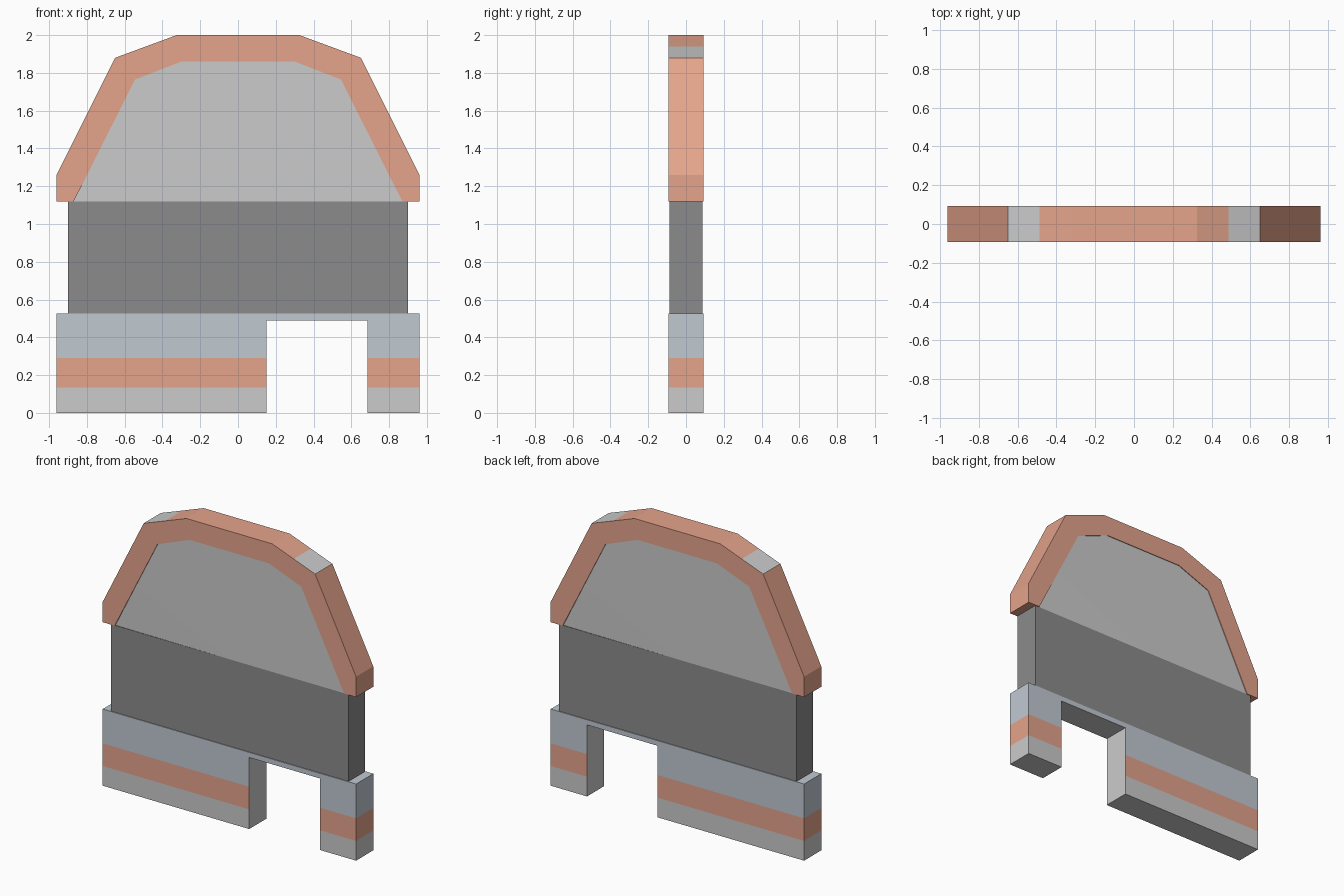
import bpy, bmesh
from mathutils import Vector

if "Cube" in bpy.data.objects:
    bpy.data.objects.remove(bpy.data.objects["Cube"])


def material(name, rgb):
    m = bpy.data.materials.new(name)
    m.diffuse_color = (*rgb, 1)
    m.use_nodes = True
    m.node_tree.nodes["Principled BSDF"].inputs["Base Color"].default_value = m.diffuse_color
    return m


orange = material("orange", (0.78, 0.37, 0.26))
pale_blue = material("pale_blue", (0.53, 0.585, 0.64))
dark = material("dark_grey", (0.26, 0.26, 0.26))
grey = material("grey", (0.54, 0.54, 0.54))


def prism(profile, half):
    """Extrude an x-z outline from y = -half to y = +half."""
    bm = bmesh.new()
    face = bm.faces.new([bm.verts.new((x, -half, z)) for x, z in profile])
    out = bmesh.ops.extrude_face_region(bm, geom=[face])
    moved = [g for g in out["geom"] if isinstance(g, bmesh.types.BMVert)]
    bmesh.ops.translate(bm, verts=moved, vec=(0, 2 * half, 0))
    bmesh.ops.recalc_face_normals(bm, faces=bm.faces)
    return bm


def cut(bm, point, normal, faces=None):
    faces = list(faces or bm.faces)
    geom = set(faces)
    for f in faces:
        geom.update(f.edges, f.verts)
    bmesh.ops.bisect_plane(bm, geom=list(geom), plane_co=point, plane_no=normal)


def finish(bm, name, mats, pick=lambda c, n: 0):
    bm.normal_update()
    for f in bm.faces:
        f.material_index = pick(f.calc_center_bounds(), f.normal)
    mesh = bpy.data.meshes.new(name)
    bm.to_mesh(mesh)
    bm.free()
    for m in mats:
        mesh.materials.append(m)
    obj = bpy.data.objects.new(name, mesh)
    bpy.context.collection.objects.link(obj)


def mirrored(points):
    """Complete a left-hand outline with its mirror image."""
    return points + [(-x, z) for x, z in reversed(points)]


# Lower wall with doorway, split into three colour bands
W, D = 0.96, 0.093
bm = prism([(-W, 0), (0.15, 0), (0.15, 0.49), (0.685, 0.49), (0.685, 0),
            (W, 0), (W, 0.525), (-W, 0.525)], D)
for z in (0.135, 0.29):
    cut(bm, (0, 0, z), (0, 0, 1))


def wall_colour(c, n):
    doorway = (abs(n.x) > 0.9 and abs(c.x) < 0.9) or n.z < -0.5
    if doorway or c.z < 0.135:
        return 0
    return 1 if c.z < 0.29 else 2


finish(bm, "lower_wall", [grey, orange, pale_blue], wall_colour)

# Window band
finish(prism([(-0.9, 0.525), (0.9, 0.525), (0.9, 1.12), (-0.9, 1.12)], 0.088),
       "window_band", [dark])

# Arched upper frame with grey patches on the roof shoulders
outer = mirrored([(-W, 1.12), (-W, 1.26), (-0.65, 1.88), (-0.325, 2.0)])
inner = mirrored([(-0.87, 1.12), (-0.545, 1.765), (-0.3, 1.86)])
bm = prism(outer + inner[::-1], D)
for x in (-0.4875, 0.4875):
    cut(bm, (x, 0, 0), (1, 0, 0))
finish(bm, "upper_frame", [orange, grey],
       lambda c, n: int(n.z > 0.8 and 0.4875 < abs(c.x) < 0.65))

# Upper panel, slightly recessed, with one folded corner on each side
bm = prism(inner, 0.088)
for s in (-1, 1):
    cut(bm, (0, 0, 1.12), Vector((-s * 0.32, 0, 0.71)),
        [f for f in bm.faces if f.normal.y * s > 0.9])
    for v in bm.verts:
        if (v.co - Vector((s * 0.87, s * 0.088, 1.12))).length < 1e-3:
            v.co.y = s * 0.084
finish(bm, "upper_panel", [grey])
